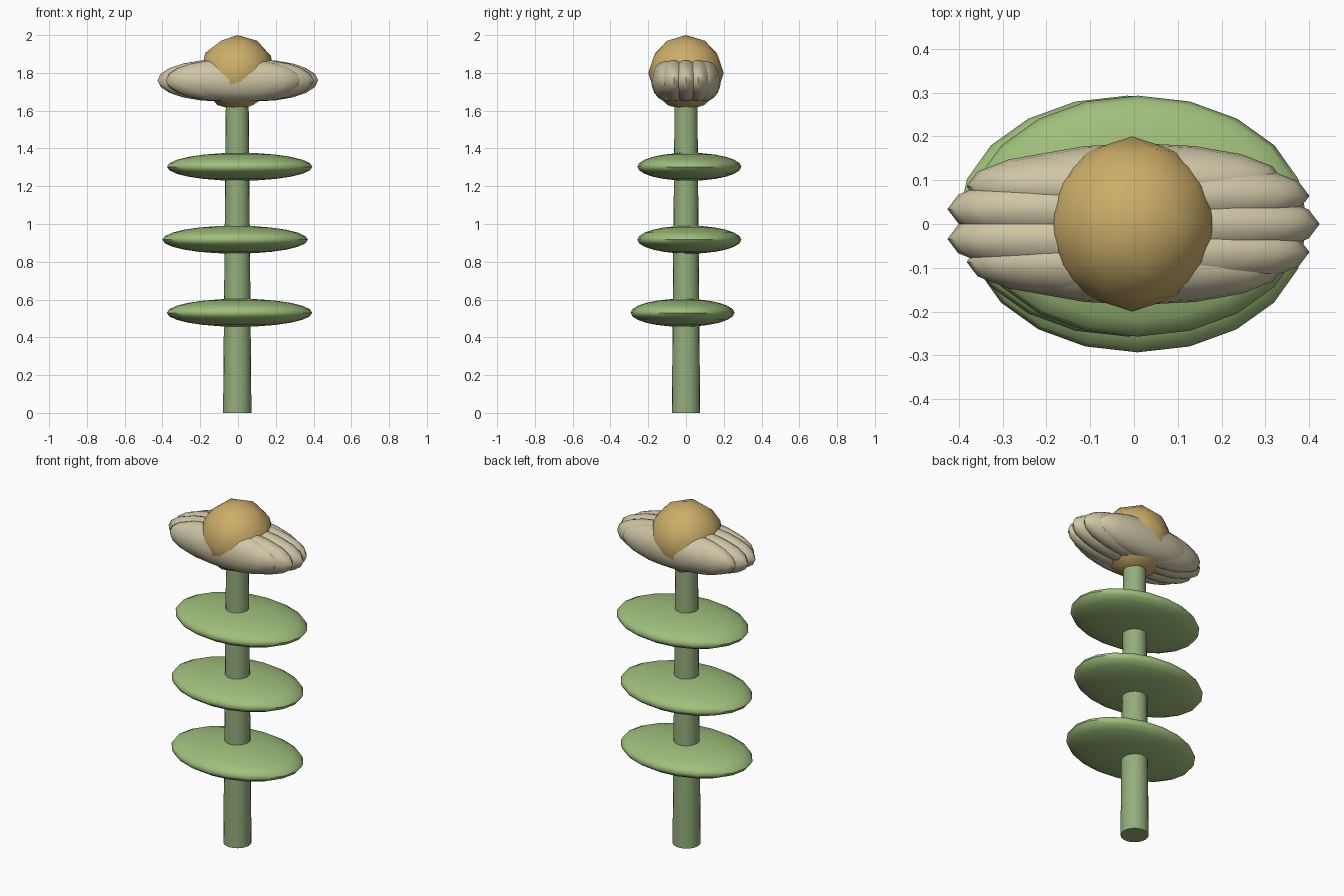
import bpy
from math import cos, sin, tau, radians

if "Cube" in bpy.data.objects:
    bpy.data.objects.remove(bpy.data.objects["Cube"])


def material(name, rgb):
    m = bpy.data.materials.new(name)
    m.diffuse_color = (*rgb, 1)
    m.use_nodes = True
    m.node_tree.nodes["Principled BSDF"].inputs["Base Color"].default_value = m.diffuse_color
    return m


STEM = material("stem_green", (0.30, 0.42, 0.20))
LEAF = material("leaf_green", (0.35, 0.52, 0.20))
PETAL = material("petal_cream", (0.62, 0.56, 0.38))
GOLD = material("centre_gold", (0.60, 0.42, 0.14))


def finish(name, mat, scale=(1, 1, 1), angle=60):
    ob = bpy.context.object
    ob.name = name
    ob.scale = scale
    bpy.ops.object.transform_apply(location=False, rotation=False, scale=True)
    ob.data.materials.append(mat)
    bpy.ops.object.shade_smooth_by_angle(angle=radians(angle))
    return ob


def ellipsoid(name, loc, scale, mat, segments, rings):
    bpy.ops.mesh.primitive_uv_sphere_add(segments=segments, ring_count=rings, radius=1, location=loc)
    return finish(name, mat, scale)


CX = -0.004

# Tapered stem
bpy.ops.mesh.primitive_cone_add(vertices=20, radius1=0.075, radius2=0.06, depth=1.7,
                                location=(CX, 0, 0.85))
finish("stem", STEM, angle=40)

# Three leaf discs, each nudged off the stem axis
for i, (x, y, z) in enumerate([(0.008, -0.018, 0.53), (-0.015, 0.018, 0.917), (0.009, 0.018, 1.303)]):
    ellipsoid(f"leaf_{i + 1}", (x, y, z), (0.385, 0.275, 0.074), LEAF, 20, 12)

# Petals: overlapping long ellipsoids on a small ring
COUNT = 9
for i in range(COUNT):
    a = tau * i / COUNT
    ellipsoid(f"petal_{i + 1}", (CX + 0.1 * cos(a), 0.1 * sin(a), 1.76),
              (0.328, 0.086, 0.111), PETAL, 16, 10)

# Faceted flower centre
bpy.ops.mesh.primitive_ico_sphere_add(subdivisions=2, radius=0.2, location=(CX, 0, 1.8))
finish("flower_centre", GOLD)
